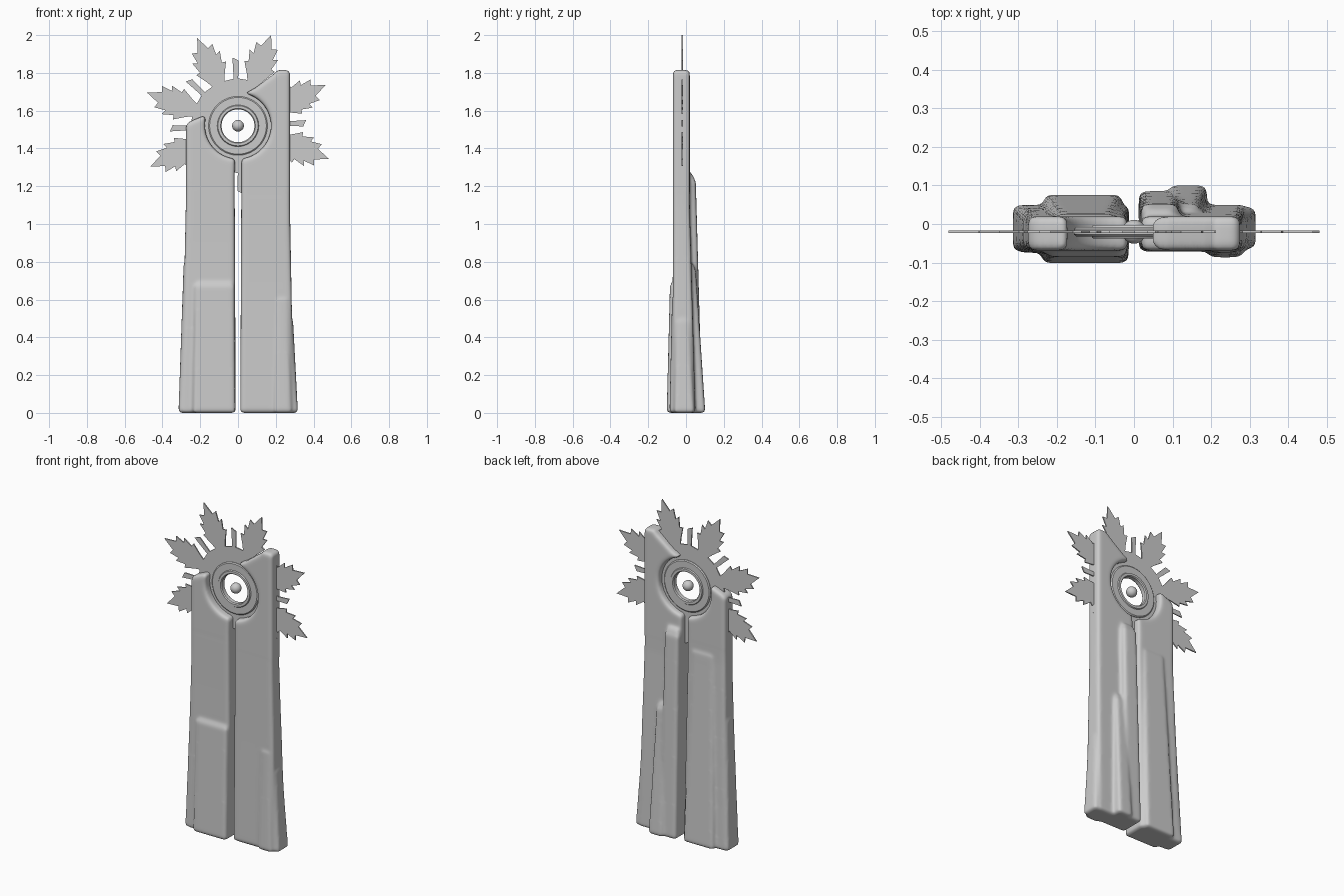
import bpy, bmesh, math
from math import cos, sin, radians, pi

if "Cube" in bpy.data.objects:
    bpy.data.objects.remove(bpy.data.objects["Cube"])

CZ, CY, R = 1.52, -0.02, 0.175   # hub height, leaf plane depth, recess radius


def finish(bm, name, angle=None):
    bmesh.ops.recalc_face_normals(bm, faces=bm.faces[:])
    me = bpy.data.meshes.new(name)
    bm.to_mesh(me)
    bm.free()
    ob = bpy.data.objects.new(name, me)
    bpy.context.collection.objects.link(ob)
    if angle:
        bpy.context.view_layer.objects.active = ob
        ob.select_set(True)
        bpy.ops.object.shade_smooth_by_angle(angle=radians(angle))
        ob.select_set(False)
    return ob


def loft(bm, rings):
    # closed solid through equal-length rings of points
    vs = [[bm.verts.new(p) for p in r] for r in rings]
    n = len(vs[0])
    for a, b in zip(vs, vs[1:]):
        for i in range(n):
            bm.faces.new((a[i], a[(i + 1) % n], b[(i + 1) % n], b[i]))
    bm.faces.new(vs[0][::-1])
    bm.faces.new(vs[-1])


def arc(a0, a1, n=18):
    return [(R * cos(radians(a0 + (a1 - a0) * i / n)),
             CZ + R * sin(radians(a0 + (a1 - a0) * i / n))) for i in range(n + 1)]


def pillar(bm, base, top, h):
    # tapered rock rib with a sloping shoulder that sinks into the slab
    def ring(r, z):
        x0, x1, y0, y1 = r
        return [(x0, y0, z), (x1, y0, z), (x1, y1, z), (x0, y1, z)]
    x0, x1, y0, y1 = top
    inner = (x0 + .012, x1 - .012, max(y0 + .02, -.06), y1 - .02)
    loft(bm, [ring(base, 0), ring(top, h - .05), ring(inner, h)])


def slab(name, outline, pillars):
    bm = bmesh.new()
    loft(bm, [[(x, y, z) for x, z in outline] for y in (-.069, .02)])
    for p in pillars:
        pillar(bm, *p)
    ob = finish(bm, name)
    b = ob.modifiers.new("soft_edges", 'BEVEL')
    b.width, b.segments = .016, 3
    b.limit_method, b.angle_limit = 'ANGLE', radians(50)
    b.use_clamp_overlap = False
    m = ob.modifiers.new("fuse", 'REMESH')
    m.mode, m.voxel_size, m.use_smooth_shade = 'VOXEL', .008, True
    s = ob.modifiers.new("weathering", 'SMOOTH')
    s.factor, s.iterations = .5, 8
    return ob


# Left stone slab (short)
slab("left_slab",
     [(-.275, 0), (-.275, 1.53), (-.25, 1.545), (-.19, 1.57)]
     + arc(164, 265) + [(-.018, 1.25), (-.012, 0)],
     [((-.30, -.012, -.075, .05), (-.274, -.018, -.067, .018), 1.25),
      ((-.24, -.014, -.102, .04), (-.23, -.018, -.085, .01), .72),
      ((-.315, -.12, -.072, .05), (-.288, -.12, -.06, .02), .83),
      ((-.235, -.03, -.05, .077), (-.20, -.05, -.04, .026), 1.2)])

# Right stone slab (tall)
slab("right_slab",
     [(.012, 0), (.018, 1.25)] + arc(-84, 78)
     + [(.09, 1.72), (.19, 1.795), (.21, 1.815), (.262, 1.815), (.275, 1.80), (.275, 0)],
     [((.012, .295, -.072, .05), (.018, .274, -.067, .018), 1.2),
      ((.19, .285, -.087, .03), (.20, .268, -.074, .01), .65),
      ((.16, .317, -.065, .045), (.16, .292, -.055, .02), .53),
      ((.012, .125, -.04, .086), (.018, .115, -.04, .052), 1.27),
      ((.09, .19, -.04, .102), (.10, .17, -.04, .052), .8)])

# Serrated leaf rosette: eight toothed lobes with narrow spikes between
lobe = [(.245, .036), (.275, .05), (.335, .086), (.34, .064), (.40, .08),
        (.39, .054), (.45, .06), (.44, .03)]
lobe = [(t, -w) for t, w in lobe] + [(.512, 0)] + [(t, w) for t, w in lobe[::-1]]
spike = [(.25, -.012), (.345, -.018), (.362, .014), (.25, .012)]
bm = bmesh.new()
outline = []
for k in range(16):
    a = radians(2.5 + 22.5 * k)
    for t, w in (lobe if k % 2 else spike):
        outline.append((t * cos(a) - w * sin(a), t * sin(a) + w * cos(a)))
hole = [(.1 * cos(2 * pi * i / 48), .1 * sin(2 * pi * i / 48)) for i in range(48)]
edges = []
for loop in (outline, hole):
    vs = [bm.verts.new((x, CY, CZ + z)) for x, z in loop]
    edges += [bm.edges.new((vs[i - 1], vs[i])) for i in range(len(vs))]
bmesh.ops.triangle_fill(bm, edges=edges, use_beauty=True, use_dissolve=False)
leaf = finish(bm, "leaf_rosette")
sol = leaf.modifiers.new("thickness", 'SOLIDIFY')
sol.thickness, sol.offset = .007, 0

# Stepped ring around the hub
half = [(.087, .012), (.092, .018), (.106, .018), (.11, .012), (.15, .012), (.156, .007)]
profile = [(r, -h) for r, h in half] + [(r, h) for r, h in half[::-1]]
bm = bmesh.new()
N = 64
rings = [[bm.verts.new((r * cos(2 * pi * i / N), CY + h, CZ + r * sin(2 * pi * i / N)))
          for r, h in profile] for i in range(N)]
n = len(profile)
for i in range(N):
    a, b = rings[i - 1], rings[i]
    for j in range(n):
        bm.faces.new((a[j], a[(j + 1) % n], b[(j + 1) % n], b[j]))
finish(bm, "stepped_ring", 30)

# Floating centre bead
bm = bmesh.new()
bmesh.ops.create_uvsphere(bm, u_segments=32, v_segments=16, radius=.031)
bmesh.ops.translate(bm, verts=bm.verts[:], vec=(0, CY, CZ))
finish(bm, "centre_bead", 60)
